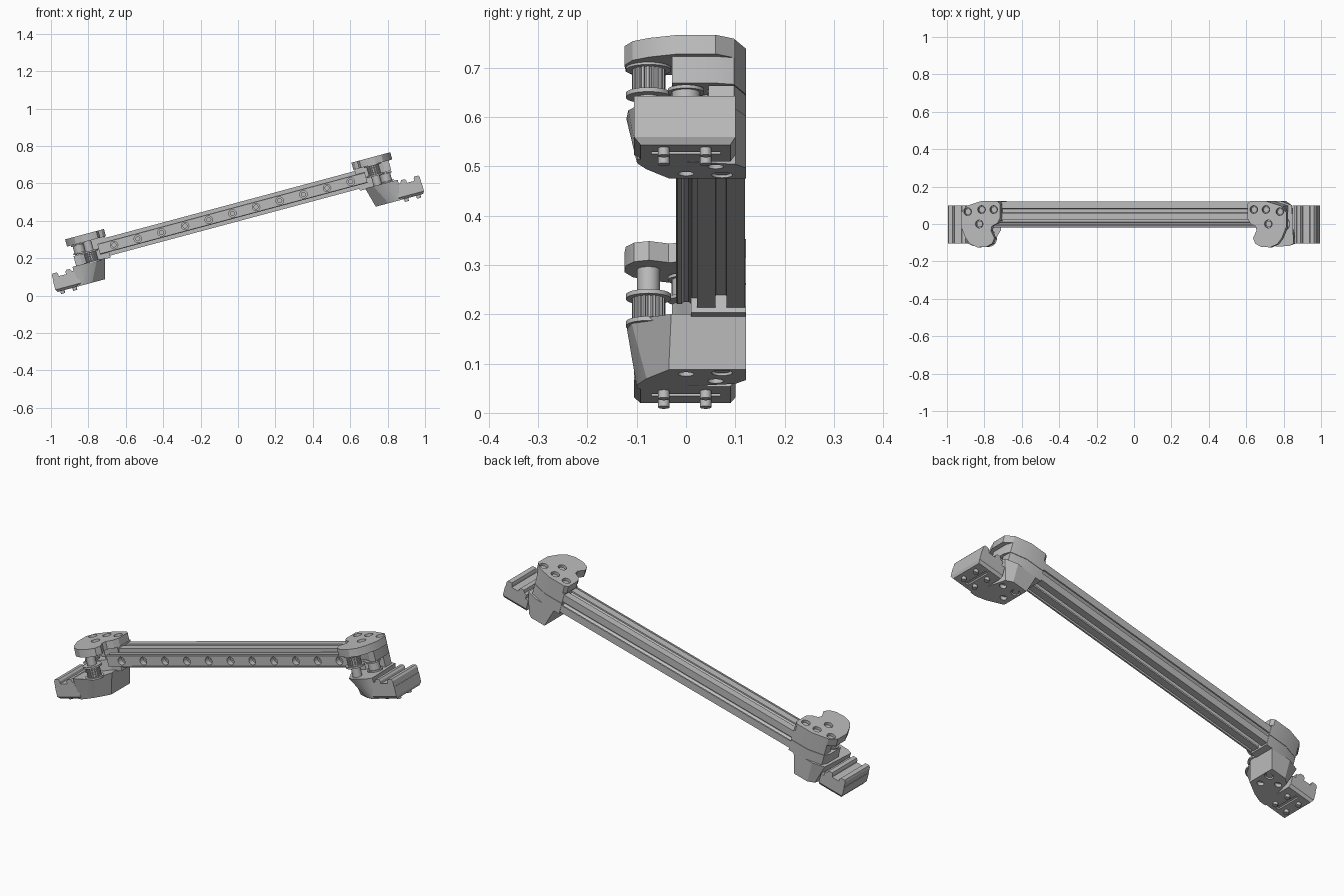
import bpy, bmesh
from math import sin, cos, pi, radians
from mathutils import Matrix

old = bpy.data.objects.get("Cube")
if old:
    bpy.data.objects.remove(old, do_unlink=True)

# The rig is built level (x along the beam, z across it), then tilted into place
TILT = Matrix.Translation((-0.03, 0, 0.44)) @ Matrix.Rotation(radians(-15), 4, 'Y')
parts = []


def material(name, grey):
    m = bpy.data.materials.new(name)
    m.use_nodes = True
    m.diffuse_color = (grey, grey, grey, 1)
    m.node_tree.nodes["Principled BSDF"].inputs["Base Color"].default_value = (grey, grey, grey, 1)
    return m


GREY = material("plain_grey", 0.5)


def add_loft(bm, a, b):
    """Closed solid between two matching loops of points."""
    va, vb = [bm.verts.new(p) for p in a], [bm.verts.new(p) for p in b]
    n = len(a)
    bm.faces.new(va)
    bm.faces.new(vb)
    for i in range(n):
        j = (i + 1) % n
        bm.faces.new((va[i], va[j], vb[j], vb[i]))


def solid(name, lofts):
    bm = bmesh.new()
    for a, b in lofts:
        add_loft(bm, a, b)
    bmesh.ops.recalc_face_normals(bm, faces=bm.faces)
    me = bpy.data.meshes.new(name)
    bm.to_mesh(me)
    bm.free()
    me.materials.append(GREY)
    ob = bpy.data.objects.new(name, me)
    bpy.context.collection.objects.link(ob)
    parts.append(ob)
    return ob


def cut(ob, lofts):
    """Subtract the lofts from the object for good."""
    tool = solid("cutter", lofts)
    parts.remove(tool)
    tool.hide_render = True
    mod = ob.modifiers.new("cut", 'BOOLEAN')
    mod.operation, mod.solver, mod.object = 'DIFFERENCE', 'EXACT', tool
    bpy.context.view_layer.update()
    new = bpy.data.meshes.new_from_object(ob.evaluated_get(bpy.context.evaluated_depsgraph_get()))
    ob.modifiers.clear()
    ob.data = new
    bpy.data.objects.remove(tool, do_unlink=True)


def circle(u, v, r, n=32):
    return [(u + r * cos(2 * pi * i / n), v + r * sin(2 * pi * i / n)) for i in range(n)]


def rect(u0, u1, v0, v1):
    return [(u0, v0), (u1, v0), (u1, v1), (u0, v1)]


def along_x(profile, half):
    return [[(s * half, y, z) for y, z in profile] for s in (-1, 1)]


def along_y(profile, y0, y1):
    return [[(x, y, z) for x, z in profile] for y in (y0, y1)]


# Slotted beam: one side's profile turned four times
H = 0.049
SIDE = [(H, -H), (H, -.0115), (H - .008, -.0115), (H - .008, -.021), (H - .026, -.01),
        (H - .026, .01), (H - .008, .021), (H - .008, .0115), (H, .0115)]
section = []
for k in range(4):
    c, s = (1, 0, -1, 0)[k], (0, 1, 0, -1)[k]
    section += [(.071 + c * p - s * q, s * p + c * q) for p, q in SIDE]
beam = solid("beam", [along_x(section, .745)])

# Guide rail with counterbored holes
half_rail = [(.022, .029), (.012, .029), (.005, .024), (-.004, .024), (-.009, .029), (-.017, .029), (-.02, .026)]
rail = solid("guide_rail", [along_x(half_rail + [(y, -z) for y, z in reversed(half_rail)], .74)])
spots = [.131 * i for i in range(-5, 6)]
cut(rail, [along_y(circle(x, 0, .02), -.03, .008) for x in spots])
cut(rail, [along_y(circle(x, 0, .011), -.03, .0215) for x in spots])

# Plan outlines (distance from the middle, depth)
CAP = [(.70, .122), (.79, .122), (.87, .097), (.90, .06), (.90, -.015), (.875, -.075), (.85, -.108),
       (.81, -.125), (.76, -.122), (.728, -.105), (.716, -.075), (.735, -.035), (.73, -.012),
       (.70, .003), (.685, .03), (.685, .108)]
WIDE = [(.69, .122), (.79, .122), (.87, .097), (.88, .06), (.88, -.028), (.845, -.028), (.815, -.012),
        (.77, .0), (.75, .01), (.69, .01)]
NARROW = [(.69, .122), (.79, .122), (.87, .097), (.87, .046), (.80, .044), (.775, .015), (.69, .015)]
BASE_TOP = [(.72, .122), (.83, .122), (.89, .10), (.90, -.105), (.875, -.117), (.81, -.121),
            (.765, -.112), (.72, -.03)]
BASE_LOW = [(.75, .122), (.83, .122), (.86, .10), (.90, -.098), (.88, -.10), (.865, -.098),
            (.82, -.08), (.75, -.035)]
CAP_SCREWS = [(.864, .066), (.787, .077), (.72, .077), (.80, .0)]
BASE_HOLES = [(.785, .0), (.775, .073), (.84, .06)]
PULLEY = (.79, -.076)
IDLER = (.842, .0)


def end_unit(side, label):
    """One corner of the rig; side is +1 or -1 along the beam."""
    def up(plan, z0, z1, plan1=None):
        return [[(side * u, y, z) for u, y in p] for p, z in ((plan, z0), (plan1 or plan, z1))]

    def part(name, *lofts):
        return solid(label + "_" + name, lofts)

    # Cap with sunk screws
    cap = part("cap", up(CAP, .057, .097))
    cut(cap, [up(circle(u, y, .021), .075, .11) for u, y in CAP_SCREWS])
    part("cap_screws", *[up(circle(u, y, .016), .07, .086) for u, y in CAP_SCREWS])

    # Housing halves, the pocket for the idler on opposite levels at each end
    upper, lower = (WIDE, NARROW) if side > 0 else (NARROW, WIDE)
    part("upper_housing", up(upper, .001, .057))
    part("lower_housing", up(lower, -.06, -.001))

    # Tapered base with holes below
    base = part("base", up(BASE_LOW, -.164, -.055, BASE_TOP))
    cut(base, [up(circle(u, y, r), -.18, -.145) for (u, y), r in zip(BASE_HOLES, (.016, .021, .016))])
    part("base_screw", up(circle(*BASE_HOLES[1], .016), -.16, -.14))

    # Tongue at the outer end, slotted and screwed from below
    tongue = part("tongue", up(rect(.88, 1.012, -.092, .09), -.164, -.15, rect(.88, 1.02, -.105, .10)),
                  up(rect(.88, 1.02, -.105, .10), -.15, -.101))
    cut(tongue, [up(rect(.94, .957, -.07, .07), -.18, -.14)])
    part("tongue_strap", up(rect(.943, .954, -.066, .066), -.158, -.138))
    heads = [(u, y) for u in (.918, .985) for y in (-.045, .04)]
    part("tongue_screws", *[up(circle(u, y, .0115), -.18, -.16) for u, y in heads])

    # Ridged clamp carried on the tongue
    ridges = [(.897, -.102), (1.018, -.102), (1.018, -.072), (1.012, -.062), (.99, -.062), (.984, -.072),
              (.984, -.084), (.943, -.084), (.943, -.072), (.937, -.062), (.917, -.062), (.91, -.075),
              (.897, -.08)]
    part("ridged_clamp", along_y([(side * u, z) for u, z in ridges], -.105, .10))

    # Toothed pulley between flanges, with a plain spacer on its shaft
    z0 = -.005 if side > 0 else -.062
    z1 = z0 + .066
    u, y = PULLEY
    teeth = []
    for i in range(20):
        for da, r in ((-.35, .034), (.1, .034), (.2, .029), (.55, .029)):
            a = 2 * pi * (i + da) / 20
            teeth.append((u + r * cos(a), y + r * sin(a)))
    part("pulley_teeth", up(teeth, z0 + .006, z1 - .006))
    part("pulley_flanges", *[up(circle(u, y, .046), z, z + .009) for z in (z0, z1 - .009)])
    gap = (-.06, z0) if side > 0 else (z1, .06)
    part("pulley_spacer", up(circle(u, y, .023), *gap))

    # Smooth idler
    z0 = -.056 if side > 0 else .001
    part("idler_wheel", up(circle(*IDLER, .029), z0 + .005, z0 + .05))
    part("idler_flanges", *[up(circle(*IDLER, .037), z, z + .007) for z in (z0 + .003, z0 + .047)])


end_unit(1, "left")
end_unit(-1, "right")

# Tilt everything and smooth the round parts
bpy.ops.object.select_all(action='DESELECT')
for ob in parts:
    ob.matrix_world = TILT
    ob.select_set(True)
bpy.context.view_layer.objects.active = beam
bpy.ops.object.shade_smooth_by_angle(angle=radians(25))
